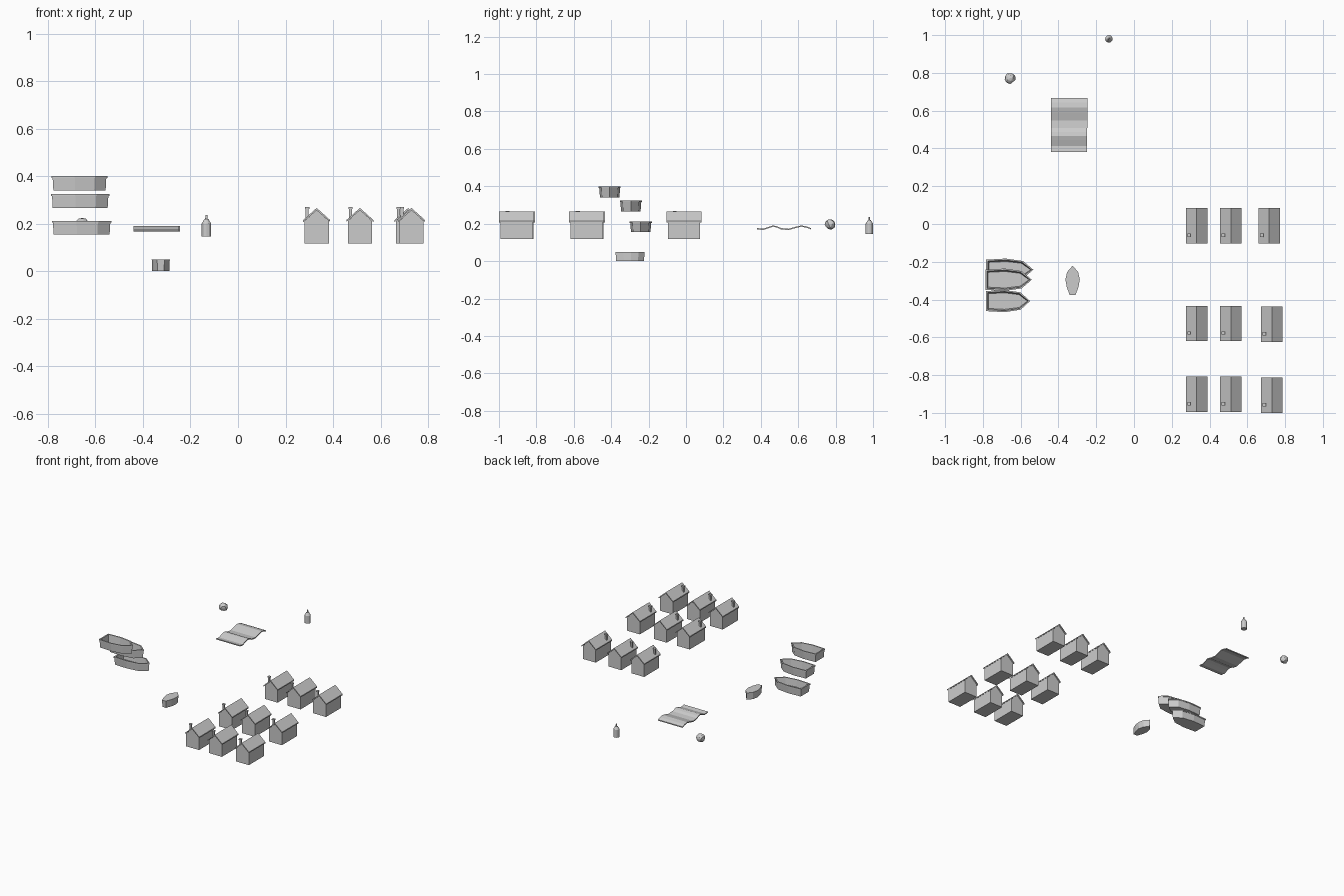
import bpy, bmesh, math, random
from mathutils import Vector

if "Cube" in bpy.data.objects:
    bpy.data.objects.remove(bpy.data.objects["Cube"])


def make(name, bm):
    bmesh.ops.recalc_face_normals(bm, faces=bm.faces[:])
    me = bpy.data.meshes.new(name)
    bm.to_mesh(me)
    bm.free()
    ob = bpy.data.objects.new(name, me)
    bpy.context.collection.objects.link(ob)
    return ob


def loft(name, rings):
    """Closed rings bridged in order, both ends capped."""
    bm = bmesh.new()
    rows = [[bm.verts.new(p) for p in r] for r in rings]
    n = len(rows[0])
    for a, b in zip(rows, rows[1:]):
        for i in range(n):
            j = (i + 1) % n
            bm.faces.new((a[i], a[j], b[j], b[i]))
    bm.faces.new(rows[0])
    bm.faces.new(rows[-1])
    return make(name, bm)


def extrude_y(name, profile, cx, y0, y1):
    return loft(name, [[(cx + x, y, z) for x, z in profile] for y in (y0, y1)])


def box_ring(cx, cy, r, z):
    return [(cx + sx * r, cy + sy * r, z) for sx, sy in ((-1, -1), (1, -1), (1, 1), (-1, 1))]


# Houses: gabled walls, overhanging roof, chimney with cap
def house(cx, cy):
    extrude_y("house_walls", [(-.051, .117), (.051, .117), (.051, .211), (0, .257), (-.051, .211)],
              cx, cy - .086, cy + .086)
    extrude_y("house_roof", [(-.057, .207), (0, .256), (.057, .207), (.057, .215), (0, .266), (-.057, .215)],
              cx, cy - .0935, cy + .0935)
    x, y = cx - .04, cy - .05
    loft("chimney", [box_ring(x, y, r, z) for r, z in
                     ((.006, .215), (.006, .262), (.009, .262), (.009, .269))])


for cy in (-.902, -.527, -.01):
    house(.331, cy)
    house(.513, cy)
    if cy > -.1:
        house(.716, cy)
    else:
        house(.73, cy - .0045)


# Open boats: bow to +x, overhanging rim, hollow inside
HULL = [(-.117, -.053), (-.02, -.059), (.066, -.046), (.117, 0),
        (.066, .046), (-.02, .059), (-.117, .053)]


def boat(cx, cy, z0, z1, length):
    def ring(sx, sy, z):
        return [(cx + x * sx * length, cy + y * sy, z) for x, y in HULL]
    loft("boat_hull", [ring(.94, .88, z0), ring(.965, .95, z1 - .008), ring(1, 1, z1 - .008),
                       ring(1, 1, z1), ring(.92, .86, z1), ring(.88, .74, z0 + .008)])


boat(-.658, -.242, .155, .212, 1.07)
boat(-.664, -.295, .265, .325, 1.05)
boat(-.667, -.408, .34, .40, 1.0)

# Small solid skiff: pointed at the back, blunt at the front
SKIFF = [(.015, -.078), (.031, -.035), (.038, .005), (.029, .045), (0, .078)]
OUT = SKIFF + [(-x, y) for x, y in reversed(SKIFF[:-1])]
loft("skiff", [[(-.325 + x * s, -.299 + y * s, z) for x, y in OUT] for s, z in ((.95, 0), (1, .05))])

# Wavy sheets: two thin rippled panels
WAVE = [(0, .177), (.25, .173), (.5, .184), (.68, .191), (.85, .186), (1, .177)]
for x0, x1, y0, y1 in ((-.44, -.25, .38, .507), (-.44, -.245, .507, .668)):
    extrude = [[(x, y0 + t * (y1 - y0), z) for t, z in WAVE]
               + [(x, y0 + t * (y1 - y0), z - .007) for t, z in reversed(WAVE)] for x in (x0, x1)]
    loft("wave_sheet", extrude)

# Rock: jittered icosphere
random.seed(4)
bm = bmesh.new()
bmesh.ops.create_icosphere(bm, subdivisions=2, radius=.029)
for v in bm.verts:
    v.co = v.co * random.uniform(.88, 1.08) + Vector((-.657, .772, .196))
make("rock", bm)

# Buoy: turned body with narrow top
loft("buoy", [[(-.133 + r * math.cos(a), .98 + r * math.sin(a), z)
               for a in (math.tau * i / 12 for i in range(12))]
              for r, z in ((.02, .145), (.02, .2), (.009, .218), (.005, .22), (.004, .236))])
